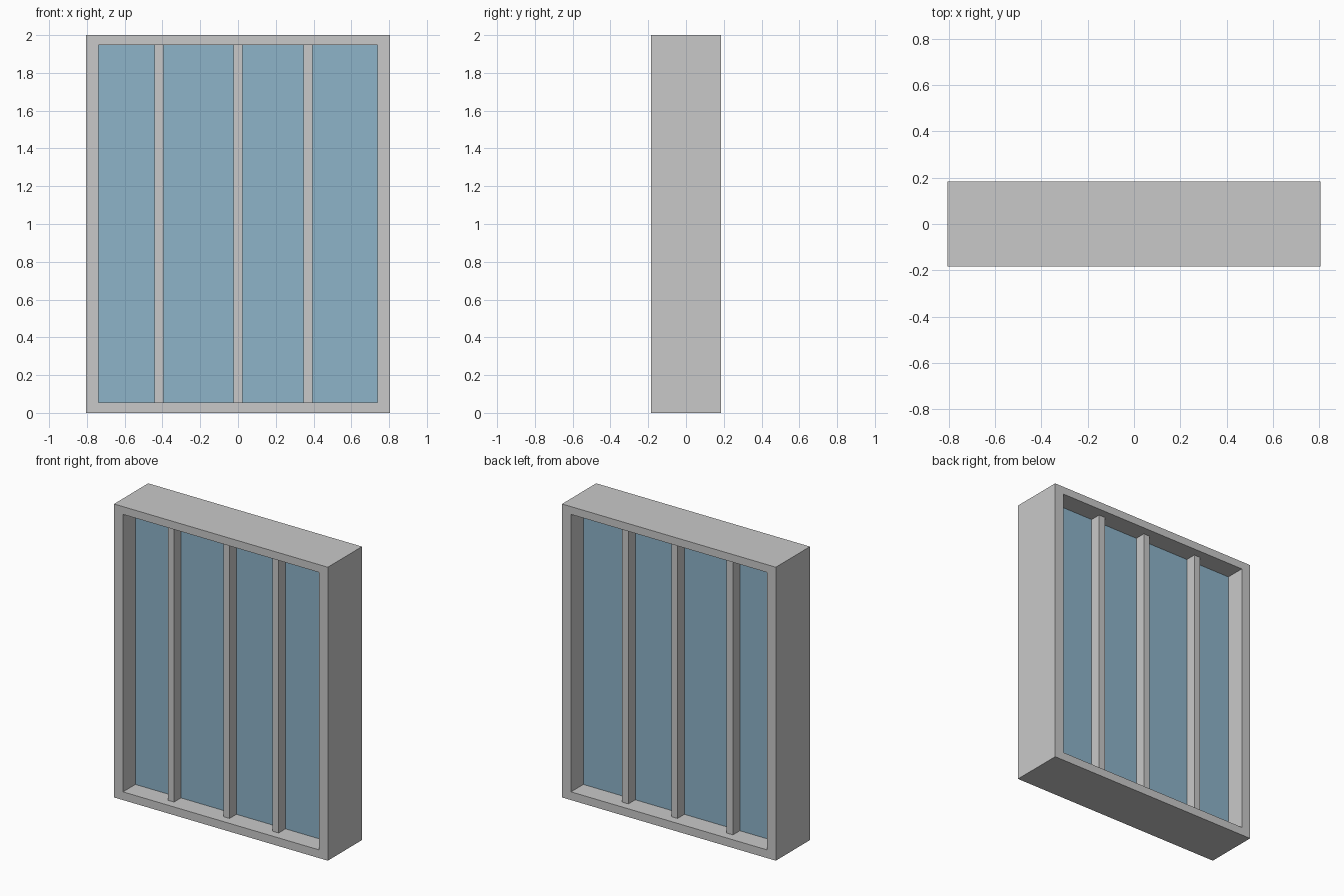
import bpy

if "Cube" in bpy.data.objects:
    bpy.data.objects.remove(bpy.data.objects["Cube"])

def material(name, rgb):
    m = bpy.data.materials.new(name)
    m.diffuse_color = (*rgb, 1)
    m.use_nodes = True
    m.node_tree.nodes["Principled BSDF"].inputs["Base Color"].default_value = m.diffuse_color
    return m

grey = material("light grey frame", (0.584, 0.584, 0.584))
blue = material("blue glass", (0.27, 0.456, 0.584))

def box(name, lo, hi, mat):
    """Axis-aligned box between two corners."""
    x0, y0, z0 = lo
    x1, y1, z1 = hi
    verts = [(x, y, z) for x in (x0, x1) for y in (y0, y1) for z in (z0, z1)]
    faces = [(0, 1, 3, 2), (4, 6, 7, 5), (0, 4, 5, 1),
             (2, 3, 7, 6), (0, 2, 6, 4), (1, 5, 7, 3)]
    mesh = bpy.data.meshes.new(name)
    mesh.from_pydata(verts, [], faces)
    mesh.materials.append(mat)
    ob = bpy.data.objects.new(name, mesh)
    bpy.context.collection.objects.link(ob)
    return ob

W, D, H = 0.806, 0.184, 2.0          # outer half width, half depth, height
IW, Z0, Z1 = 0.738, 0.056, 1.947     # inner opening

# Outer frame: one ring of front, back, outer and inner faces
outer = [(-W, 0), (W, 0), (W, H), (-W, H)]
inner = [(-IW, Z0), (IW, Z0), (IW, Z1), (-IW, Z1)]
verts = [(x, y, z) for y in (-D, D) for ring in (outer, inner) for x, z in ring]
faces = []
for i in range(4):
    j = (i + 1) % 4
    faces += [(i, j, 4 + j, 4 + i), (8 + j, 8 + i, 12 + i, 12 + j),
              (j, i, 8 + i, 8 + j), (4 + i, 4 + j, 12 + j, 12 + i)]
mesh = bpy.data.meshes.new("window_frame")
mesh.from_pydata(verts, [], faces)
mesh.materials.append(grey)
bpy.context.collection.objects.link(bpy.data.objects.new("window_frame", mesh))

# Vertical bars, standing proud of the glass on both sides
bars = [-0.418, 0.0, 0.37]
B = 0.0235
for i, x in enumerate(bars):
    box(f"vertical_bar_{i + 1}", (x - B, -0.125, Z0), (x + B, 0.125, Z1), grey)

# Glass panes between the bars
lefts = [-IW] + [x + B for x in bars]
rights = [x - B for x in bars] + [IW]
for i, (a, b) in enumerate(zip(lefts, rights)):
    box(f"glass_pane_{i + 1}", (a, -0.051, Z0), (b, 0.051, Z1), blue)
